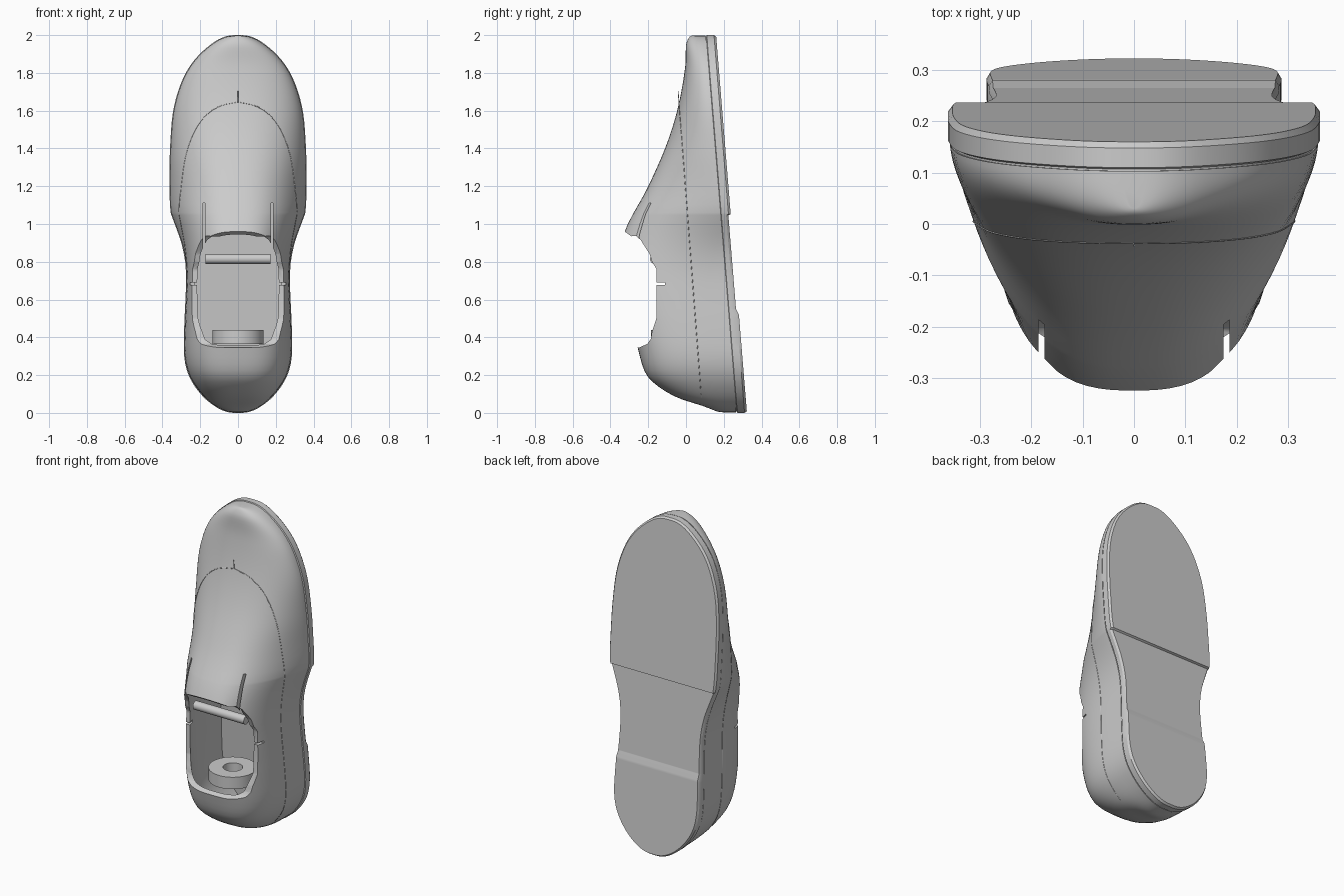
import bpy, math
from math import sin, cos, pi, acos

if "Cube" in bpy.data.objects:
    bpy.data.objects.remove(bpy.data.objects["Cube"])

# key profiles along the shoe length: (z, value)
WIDTH = [(0, .02), (.03, .115), (.1, .198), (.2, .262), (.3, .285), (.45, .285), (.7, .275),
         (.8, .28), (.9, .3), (1.0, .335), (1.07, .358), (1.25, .362), (1.4, .36), (1.6, .343),
         (1.75, .3), (1.85, .245), (1.95, .145), (2, .02)]
FRONT = [(0, .2), (.03, .1), (.08, -.05), (.14, -.15), (.2, -.21), (.34, -.255), (.6, -.31),
         (.8, -.35), (.96, -.325), (1.2, -.2), (1.43, -.1), (1.63, -.04), (1.83, -.005),
         (1.95, .0), (1.98, .01), (2, .03)]
POWER = [(0, 3), (.6, 3.5), (1, 1.45), (1.4, 1.6), (2, 3)]
ROUND = [(0, .4), (.6, .35), (1, .38), (1.4, .42), (2, .45)]


def ang(z):
    return acos(max(-1, min(1, 1 - z)))


def interp(keys, z):
    """Smooth interpolation, spaced so that rounded ends come out round."""
    k = [(ang(a), b) for a, b in keys]
    x = ang(z)
    i = 0
    while i < len(k) - 2 and x > k[i + 1][0]:
        i += 1

    def slope(j):
        a, b = k[max(j - 1, 0)], k[min(j + 1, len(k) - 1)]
        return (b[1] - a[1]) / (b[0] - a[0])
    h = k[i + 1][0] - k[i][0]
    t = (x - k[i][0]) / h
    return ((2*t**3 - 3*t*t + 1) * k[i][1] + (t**3 - 2*t*t + t) * h * slope(i)
            + (3*t*t - 2*t**3) * k[i + 1][1] + (t**3 - t*t) * h * slope(i + 1))


def back(z):
    return .322 - .081 * z


def mesh(name, verts, faces):
    me = bpy.data.meshes.new(name)
    me.from_pydata(verts, [], faces)
    ob = bpy.data.objects.new(name, me)
    bpy.context.collection.objects.link(ob)
    bpy.ops.object.select_all(action='DESELECT')
    ob.select_set(True)
    bpy.context.view_layer.objects.active = ob
    bpy.ops.object.mode_set(mode='EDIT')
    bpy.ops.mesh.select_all(action='SELECT')
    bpy.ops.mesh.normals_make_consistent(inside=False)
    bpy.ops.object.mode_set(mode='OBJECT')
    return ob


def loft(name, rings, wrap=False):
    n, m = len(rings[0]), len(rings)
    verts = [p for r in rings for p in r]
    faces = []
    for i in range(m if wrap else m - 1):
        for j in range(n):
            a, b, c = i * n, ((i + 1) % m) * n, (j + 1) % n
            faces.append((a + j, a + c, b + c, b + j))
    if not wrap:
        faces += [tuple(range(n)), tuple(range((m - 1) * n, m * n))]
    return mesh(name, verts, faces)


def smooth(ob, deg=35):
    bpy.ops.object.select_all(action='DESELECT')
    ob.select_set(True)
    bpy.context.view_layer.objects.active = ob
    bpy.ops.object.shade_smooth_by_angle(angle=math.radians(deg))


def cut(ob, tool):
    m = ob.modifiers.new("cut", 'BOOLEAN')
    m.operation, m.object, m.solver = 'DIFFERENCE', tool, 'EXACT'
    bpy.context.view_layer.objects.active = ob
    bpy.ops.object.modifier_apply(modifier=m.name)
    bpy.data.objects.remove(tool)


def prism(name, profile, x0, x1):
    """Extrude a (y, z) profile along x."""
    return loft(name, [[(x, y, z) for y, z in profile] for x in (x0, x1)])


def box(name, x0, x1, y0, y1, z0, z1):
    return prism(name, [(y0, z0), (y1, z0), (y1, z1), (y0, z1)], x0, x1)


ROWS = sorted([1 - cos(pi * i / 60) for i in range(61)] + [.515, .55, 1.047, 1.06])


# sole: plan outline stacked in layers, with a welt groove and an arch recess
def sole():
    layers = [(0, .975), (.012, 1), (.05, 1), (.053, .98), (.059, .98), (.062, .97)]
    n = len(ROWS)
    verts, faces = [], []
    for d, s in layers:
        for side in (1, -1):
            for z in ROWS:
                recess = .013 if d < .02 and .54 < z < 1.05 else 0
                verts.append((side * interp(WIDTH, z) * s, back(z) - d - recess,
                              1 + (z - 1) * (1 - (1 - s) * .35)))
    for l in range(len(layers) - 1):
        a, b = l * 2 * n, (l + 1) * 2 * n
        loop = list(range(n)) + list(range(2 * n - 1, n - 1, -1))
        for i in range(2 * n):
            p, q = loop[i], loop[(i + 1) % (2 * n)]
            faces.append((a + p, a + q, b + q, b + p))
    for a in (0, (len(layers) - 1) * 2 * n):
        for i in range(n - 1):
            faces.append((a + i, a + i + 1, a + n + i + 1, a + n + i))
    return mesh("sole", verts, faces)


smooth(sole(), 30)


# upper: superellipse sections lofted from heel to toe
def body(name, off, base, cols=48):
    rings = []
    for z in ROWS:
        w = interp(WIDTH, z) * (.99 - off * 3.3)
        yb, yf = back(z) - base, interp(FRONT, z) + off
        p, k = interp(POWER, z), interp(ROUND, z)
        ring = []
        for j in range(cols + 1):
            a = pi * j / cols
            c = cos(a)
            x = math.copysign(abs(c) ** (2 * k), c) if abs(c) > 1e-6 else 0
            ring.append((w * x, yb + (yf - yb) * max(sin(a), 0) ** (2 / p),
                         1 + (z - 1) * (.997 - off)))
        rings.append(ring)
    return loft(name, rings)


upper = body("upper", 0, .057)
cut(upper, body("cavity", .028, .078))

# foot opening, tongue slits and side notches
collar = [(-.6, .345), (-.25, .345), (-.205, .365), (-.187, .39), (-.18, .43), (-.157, .5),
          (-.155, .76), (-.18, .8), (-.192, .84), (-.24, .915), (-.265, .937), (-.29, .935),
          (-.335, .968), (-.6, .968)]
cut(upper, prism("opening", collar, -.5, .5))
for s in (-1, 1):
    cut(upper, box("slit", s * .18 - .006, s * .18 + .006, -.5, -.11, .8, 1.11))
    cut(upper, box("notch", s * .26 - .08, s * .26 + .08, -.3, -.112, .677, .69))
smooth(upper, 35)

# raised seam around the upper
curve = bpy.data.curves.new("seam", 'CURVE')
curve.dimensions = '3D'
curve.bevel_depth, curve.bevel_resolution = .002, 1
right = []
for i in range(60):
    z = .08 + 1.625 * sin(pi / 2 * i / 59)
    y = .087 - .0755 * z
    yb, yf = back(z) - .057, interp(FRONT, z)
    t = min(1, (yb - y) / (yb - yf))
    x = interp(WIDTH, z) * .99 * (1 - t ** interp(POWER, z)) ** interp(ROUND, z)
    right.append((x, y, 1 + (z - 1) * .997))
path = right + [(-x, y, z) for x, y, z in reversed(right)]
sp = curve.splines.new('POLY')
sp.points.add(len(path) - 1)
for pt, co in zip(sp.points, path):
    pt.co = (*co, 1)
bpy.context.collection.objects.link(bpy.data.objects.new("seam", curve))


# ring in the heel and bar under the tongue
def circle(r, z):
    return [(r * cos(2 * pi * i / 48), -.05 + r * sin(2 * pi * i / 48), z) for i in range(48)]


smooth(loft("heel_ring", [circle(.135, .365), circle(.135, .438),
                          circle(.055, .438), circle(.055, .365)], wrap=True))
smooth(prism("tongue_bar", [(-.165 + .026 * cos(2 * pi * i / 24), .815 + .026 * sin(2 * pi * i / 24))
                            for i in range(24)], -.172, .172))
